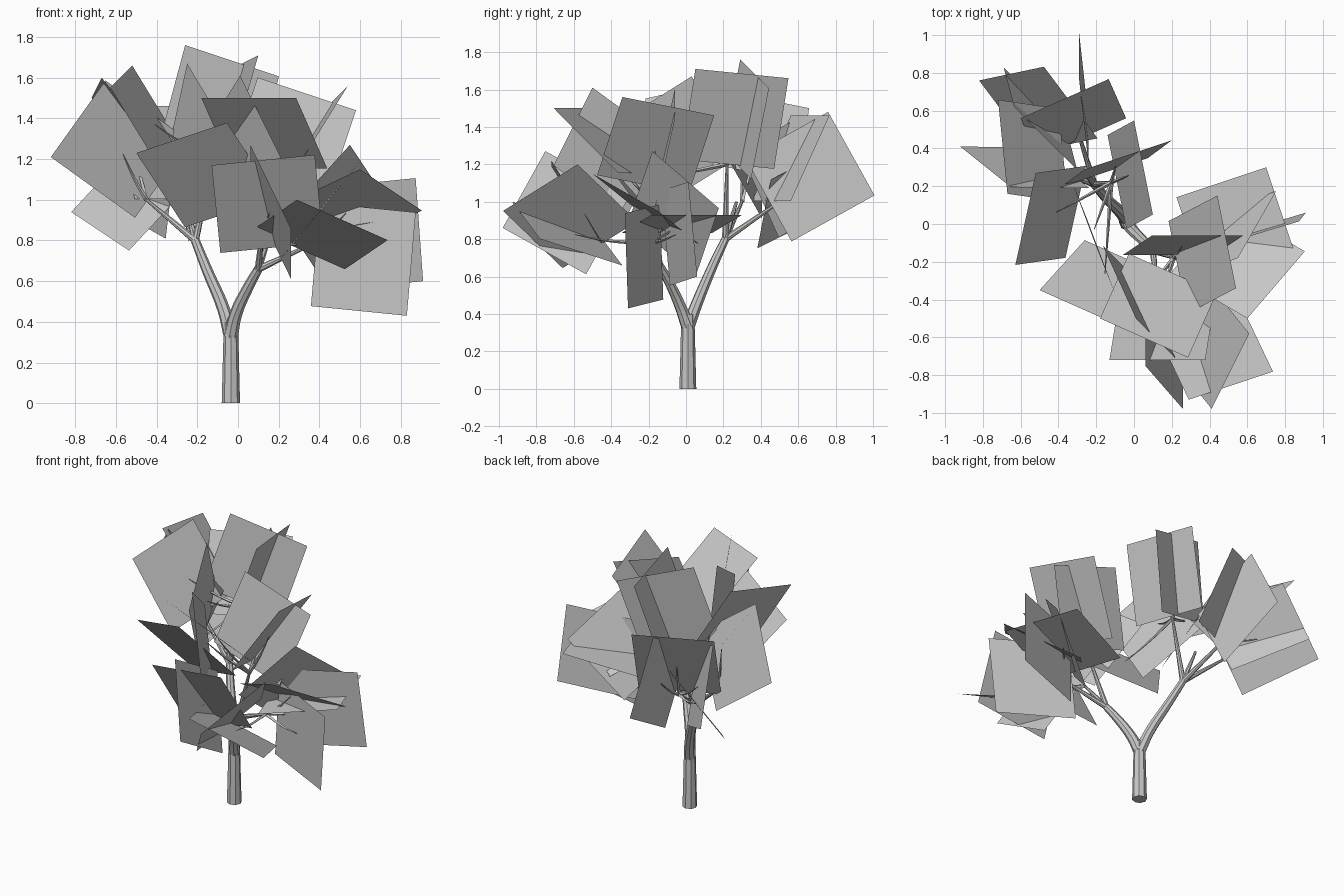
import bpy
import bmesh
from mathutils import Vector

default_cube = bpy.data.objects.get("Cube")
if default_cube:
    bpy.data.objects.remove(default_cube, do_unlink=True)

CARD_SIDE = 0.51
TWIG_BASE, TWIG_TIP = 0.012, 0.002

grey = bpy.data.materials.new("plain grey")
grey.use_nodes = True
grey.diffuse_color = (0.57, 0.57, 0.57, 1)
shader = grey.node_tree.nodes["Principled BSDF"]
shader.inputs["Base Color"].default_value = grey.diffuse_color


def add_object(name, data):
    obj = bpy.data.objects.new(name, data)
    bpy.context.collection.objects.link(obj)
    data.materials.append(grey)
    return obj


def add_branch(name, points, base_radius, tip_radius, roundness=2):
    """Smooth limb through the points, tapering evenly from base to tip."""
    curve = bpy.data.curves.new(name, "CURVE")
    curve.dimensions = "3D"
    curve.bevel_depth = 1
    curve.bevel_resolution = roundness
    curve.resolution_u = 4
    curve.use_fill_caps = True
    spline = curve.splines.new("BEZIER")
    last = len(points) - 1
    spline.bezier_points.add(last)
    for index, (knot, point) in enumerate(zip(spline.bezier_points, points)):
        knot.co = point
        knot.radius = base_radius + (tip_radius - base_radius) * index / last
        knot.handle_left_type = knot.handle_right_type = "AUTO"
    obj = add_object(name, curve)
    bpy.ops.object.select_all(action="DESELECT")
    obj.select_set(True)
    bpy.context.view_layer.objects.active = obj
    bpy.ops.object.convert(target="MESH")
    bpy.ops.object.shade_smooth_by_angle()


def add_foliage(side, cards, forks):
    """Square leaf cards from a corner and two edge directions, each on a twig."""
    mesh = bpy.data.meshes.new(side + "_leaf_cards")
    bm = bmesh.new()
    for corner, along, across in cards:
        start = Vector(corner)
        first = Vector(along).normalized()
        second = Vector(across)
        second = (second - second.project(first)).normalized()
        first, second = first * CARD_SIDE, second * CARD_SIDE
        outline = (start, start + first, start + first + second, start + second)
        bm.faces.new([bm.verts.new(point) for point in outline])

        # Twig from the nearest fork almost to the middle of the card
        middle = start + (first + second) / 2
        root = min(map(Vector, forks), key=lambda fork: (fork - middle).length)
        elbow = root.lerp(middle, 0.5) - Vector((0, 0, TWIG_BASE))
        tip = root.lerp(middle, 0.9)
        add_branch(side + "_twig", (root, elbow, tip), TWIG_BASE, TWIG_TIP, roundness=0)
    bm.to_mesh(mesh)
    bm.free()
    add_object(mesh.name, mesh)


# Trunk
foot = Vector((-0.035, 0.01, 0))
crotch = foot + Vector((0, 0, 0.33))
add_branch("trunk", (foot, foot.lerp(crotch, 0.6), foot.lerp(crotch, 1.2)), 0.045, 0.035)

# Back limb, its boughs and foliage
back_fork = Vector((-0.21, 0.21, 0.8))
back_tips = [(-0.26, 0.27, 1), (-0.3, 0.5, 1), (-0.45, 0.3, 1), (-0.12, 0.22, 1.2)]
add_branch("back_limb", (crotch, (-0.07, 0.06, 0.46), (-0.15, 0.14, 0.65), back_fork), 0.036, 0.022)
for tip in back_tips:
    elbow = back_fork.lerp(Vector(tip), 0.5)
    add_branch("back_bough", (back_fork, elbow, tip), 0.018, 0.008)

add_foliage("back", [
    ((-.29, .76, 1.48), (0, .5, -.9), (.1, -.9, -.5)),
    ((.1, .05, 1.71), (-.2, 1, -.1), (-.3, -.1, -1)),
    ((-.26, .29, 1.76), (.9, .3, -.3), (-.3, -.2, -.9)),
    ((-.92, .41, 1.21), (.5, -.4, .7), (.8, 0, -.6)),
    ((-.82, .76, .94), (.6, -.8, -.4), (.7, .1, .7)),
    ((-.52, .27, 1.66), (-.2, -.9, -.2), (.5, .1, -.8)),
    ((-.67, .16, 1.6), (-.1, 1, -.2), (.6, .1, -.8)),
    ((-.69, .83, 1), (.7, -.7, -.4), (.1, -.4, .9)),
    ((-.6, .56, 1.46), (.9, .4, 0), (.2, -.4, -.9)),
    ((-.25, .03, 1.67), (.3, -.8, -.5), (-.2, .5, -.9)),
    ((-.5, -.35, 1.23), (.9, -.4, .3), (.5, .5, -.7)),
], back_tips)

# Front limb, its boughs and foliage
front_fork = Vector((0.1, -0.14, 0.66))
front_tips = [(0.36, -0.22, 0.78), (0.12, -0.32, 0.88), (0.21, -0.18, 1)]
add_branch("front_limb", (crotch, (-0.01, -0.03, 0.44), (0.05, -0.09, 0.57), front_fork), 0.036, 0.022)
for tip in front_tips:
    elbow = front_fork.lerp(Vector(tip), 0.5)
    add_branch("front_bough", (front_fork, elbow, tip), 0.018, 0.008)

add_foliage("front", [
    ((.83, -.31, .43), (-1, .4, .1), (0, 0, 1)),
    ((.91, .06, .6), (-1, -.3, -.1), (-.1, -.1, 1)),
    ((.6, -.5, 1.15), (.6, .7, -.4), (-.8, .5, -.4)),
    ((.7, .3, .93), (.3, -.9, 0), (-1, -.3, -.2)),
    ((.29, -.93, 1), (.9, .3, -.4), (-.4, .9, -.3)),
    ((.61, -.58, 1.2), (-.4, -.8, -.5), (-.5, .6, -.6)),
    ((.26, -.98, .86), (0, .9, -.5), (-.4, .5, .8)),
    ((-.13, -.72, 1.17), (1, 0, .1), (.1, .5, -.8)),
    ((-.18, -.5, 1.5), (.9, -.4, 0), (.3, .7, -.7)),
    ((.01, -.5, 1.61), (.4, -.4, -.8), (-.3, .7, -.6)),
    ((.58, -.06, 1.44), (-.9, 0, .3), (-.3, -.2, -.9)),
    ((.54, -.34, 1.56), (-.2, 1, -.2), (-.5, -.2, -.8)),
    ((.55, -.18, 1.27), (.4, .7, -.6), (-.7, -.3, -.7)),
], front_tips)
